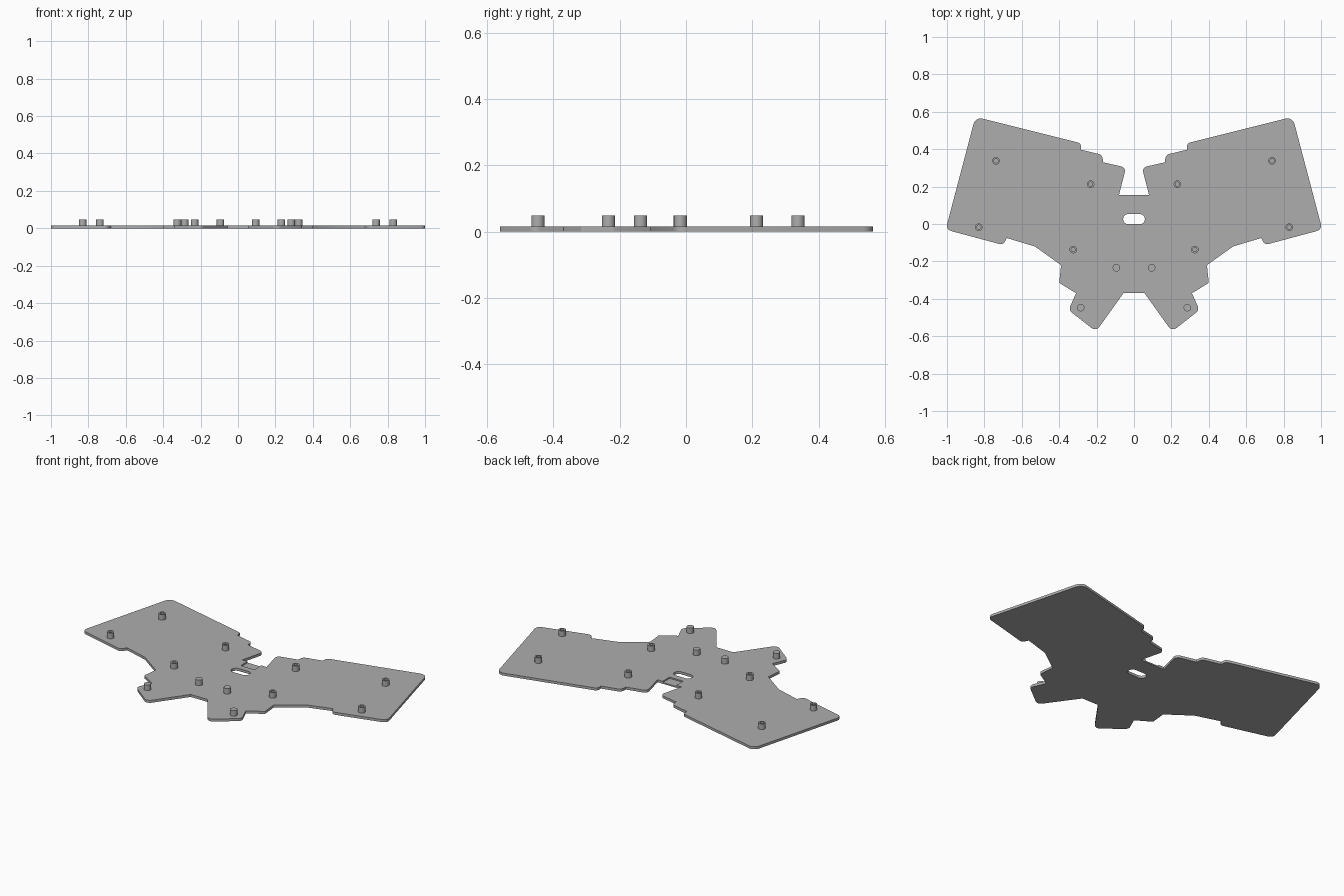
import bpy, bmesh, math
from mathutils import Vector, Matrix

THICK, TOP = 0.015, 0.048

cube = bpy.data.objects.get("Cube")
if cube:
    bpy.data.objects.remove(cube, do_unlink=True)

grey = bpy.data.materials.new("plain grey")
grey.use_nodes = True
colour = (0.42, 0.42, 0.42, 1)
grey.diffuse_color = colour
grey.node_tree.nodes["Principled BSDF"].inputs["Base Color"].default_value = colour


def fillet(points, steps=6):
    """Round each (x, y, radius) corner of a closed outline."""
    out = []
    for i, (x, y, r) in enumerate(points):
        p = Vector((x, y))
        if r == 0:
            out.append(p)
            continue
        a = (Vector(points[i - 1][:2]) - p).normalized()
        b = (Vector(points[(i + 1) % len(points)][:2]) - p).normalized()
        half = a.angle(b) / 2
        centre = p + (a + b).normalized() * (r / math.sin(half))
        start = p + a * (r / math.tan(half)) - centre
        end = p + b * (r / math.tan(half)) - centre
        sweep = start.angle_signed(end)
        for k in range(steps + 1):
            out.append(centre + Matrix.Rotation(-sweep * k / steps, 2) @ start)
    return out


def make_object(name, bm):
    bmesh.ops.recalc_face_normals(bm, faces=bm.faces)
    mesh = bpy.data.meshes.new(name)
    bm.to_mesh(mesh)
    bm.free()
    mesh.materials.append(grey)
    obj = bpy.data.objects.new(name, mesh)
    bpy.context.collection.objects.link(obj)
    return obj


def slab(name, outline, z0, z1):
    bm = bmesh.new()
    face = bm.faces.new([bm.verts.new((p.x, p.y, z0)) for p in outline])
    up = bmesh.ops.extrude_face_region(bm, geom=[face], use_keep_orig=True)["geom"]
    verts = [g for g in up if isinstance(g, bmesh.types.BMVert)]
    bmesh.ops.translate(bm, verts=verts, vec=(0, 0, z1 - z0))
    return make_object(name, bm)


def smooth(obj):
    bpy.ops.object.select_all(action="DESELECT")
    obj.select_set(True)
    bpy.context.view_layer.objects.active = obj
    bpy.ops.object.shade_smooth_by_angle(angle=math.radians(35))


# Plate outline: left half as corners with radii, mirrored
half = [
    (0.08, 0.155, 0), (0.043, 0.302, 0.025), (0.165, 0.33, 0),
    (0.17, 0.37, 0.025), (0.283, 0.397, 0), (0.285, 0.432, 0.02),
    (0.848, 0.573, 0.04), (1.007, -0.03, 0.03), (0.70, -0.112, 0.025),
    (0.68, -0.075, 0), (0.53, -0.12, 0), (0.39, -0.22, 0.012),
    (0.40, -0.315, 0.012), (0.31, -0.37, 0), (0.35, -0.46, 0.03),
    (0.203, -0.575, 0.03), (0.055, -0.368, 0),
]
full = half + [(-x, y, r) for x, y, r in reversed(half)]
plate = slab("base_plate", fillet(full), 0, THICK)

# Slot through the plate and shallow connector pocket at the notch
slot = [(sx * 0.058, 0.026 + sy * 0.027, 0.0265)
        for sx, sy in ((-1, -1), (1, -1), (1, 1), (-1, 1))]
pocket = [(-0.045, 0.09, 0), (0.045, 0.09, 0), (0.045, 0.2, 0), (-0.045, 0.2, 0)]
cutters = [slab("slot_cutter", fillet(slot), -0.05, 0.05),
           slab("pocket_cutter", fillet(pocket), THICK / 2, 0.05)]
bpy.context.view_layer.objects.active = plate
for cutter in cutters:
    mod = plate.modifiers.new("cut", "BOOLEAN")
    mod.operation, mod.solver, mod.object = "DIFFERENCE", "EXACT", cutter
    bpy.ops.object.modifier_apply(modifier=mod.name)
    bpy.data.objects.remove(cutter, do_unlink=True)
smooth(plate)


def post(name, x, y, hollow, radius=0.02, bore=0.011, sides=32):
    """Lathe a standoff, with a screw hole where hollow."""
    profile = [(radius, THICK), (radius, TOP)]
    if hollow:
        profile += [(bore, TOP), (bore, THICK + 0.001)]
    bm = bmesh.new()
    rings = [[bm.verts.new((x + r * math.cos(t), y + r * math.sin(t), z))
              for t in (math.tau * k / sides for k in range(sides))]
             for r, z in profile]
    for lower, upper in zip(rings, rings[1:]):
        for k in range(sides):
            n = (k + 1) % sides
            bm.faces.new((lower[k], lower[n], upper[n], upper[k]))
    bm.faces.new(rings[0])
    bm.faces.new(rings[-1])
    smooth(make_object(name, bm))


# Standoffs: threaded ones and solid ones, on both sides
posts = [
    ("outer_back", 0.738, 0.338, True), ("inner_back", 0.232, 0.213, True),
    ("outer_front", 0.83, -0.017, True), ("inner_front", 0.325, -0.137, True),
    ("centre", 0.094, -0.234, False), ("foot", 0.285, -0.447, False),
]
for label, x, y, hollow in posts:
    for side, sign in (("left", 1), ("right", -1)):
        post(f"{label}_standoff_{side}", sign * x, y, hollow)
